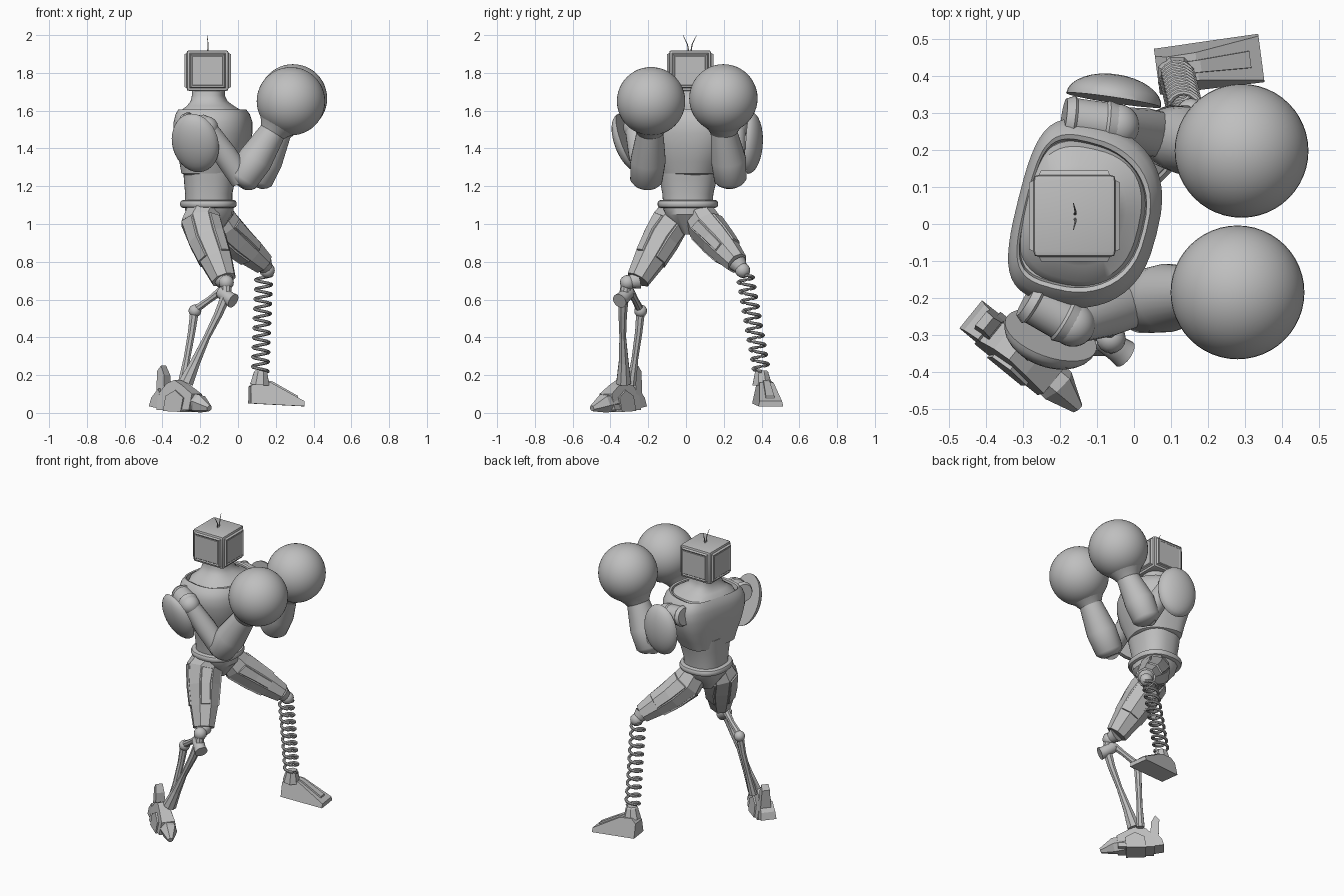
import bpy, bmesh, math
from mathutils import Vector, Matrix

cube = bpy.data.objects.get("Cube")
if cube:
    bpy.data.objects.remove(cube)

grey = bpy.data.materials.new("plain grey")
grey.use_nodes = True
tone = (0.52, 0.52, 0.52, 1)
grey.diffuse_color = tone
grey.node_tree.nodes["Principled BSDF"].inputs["Base Color"].default_value = tone


def finish(name, bm, smooth=35):
    bmesh.ops.recalc_face_normals(bm, faces=bm.faces)
    mesh = bpy.data.meshes.new(name)
    bm.to_mesh(mesh)
    bm.free()
    mesh.materials.append(grey)
    ob = bpy.data.objects.new(name, mesh)
    bpy.context.collection.objects.link(ob)
    if smooth:
        bpy.ops.object.select_all(action='DESELECT')
        ob.select_set(True)
        bpy.context.view_layer.objects.active = ob
        bpy.ops.object.shade_smooth_by_angle(angle=math.radians(smooth))
    return ob


def skin(name, rings, smooth=35, panels=None):
    """Bridge rings of points; optional panel rule recesses some faces."""
    bm = bmesh.new()
    loops = [[bm.verts.new(p) for p in r] for r in rings]
    n = len(loops[0])
    sides = []
    for i, (a, b) in enumerate(zip(loops, loops[1:])):
        for j in range(n):
            k = (j + 1) % n
            f = bm.faces.new((a[j], a[k], b[k], b[j]))
            if panels and panels(i, j):
                sides.append(f)
    bm.faces.new(loops[0])
    bm.faces.new(loops[-1])
    bmesh.ops.recalc_face_normals(bm, faces=bm.faces)
    if sides:
        bmesh.ops.inset_region(bm, faces=sides, thickness=0.008, depth=0)
        bmesh.ops.inset_region(bm, faces=sides, thickness=0.004, depth=0.008)
    return finish(name, bm, smooth)


def loft(name, rings, power=2.4, yaw=0.0, sweep=0.0, n=48):
    """Stack of horizontal superellipses (x, y, z, x radius, y radius); sweep bends the ends back."""
    rot = Matrix.Rotation(math.radians(yaw), 3, 'Z')
    out = []
    for x, y, z, rx, ry in rings:
        pts = []
        for j in range(n):
            c, s = math.cos(math.tau * j / n), math.sin(math.tau * j / n)
            p = Vector((math.copysign(abs(c) ** (2 / power), c) * rx - sweep * s * s,
                        math.copysign(abs(s) ** (2 / power), s) * ry, 0))
            pts.append(rot @ p + Vector((x, y, z)))
        out.append(pts)
    return skin(name, out)


def limb(name, path, radii, n=20, smooth=35, squash=1.0, panels=None):
    """Tapered tube along a path."""
    path = [Vector(p) for p in path]
    out = []
    for i, (p, r) in enumerate(zip(path, radii)):
        t = (path[min(i + 1, len(path) - 1)] - path[max(i - 1, 0)]).normalized()
        ref = Vector((0, 1, 0)) if abs(t.y) < 0.9 else Vector((1, 0, 0))
        u = t.cross(ref).normalized()
        v = t.cross(u)
        out.append([p + u * r * math.cos(a) + v * r * squash * math.sin(a)
                    for a in (math.tau * (j + 0.5) / n for j in range(n))])
    return skin(name, out, smooth, panels)


def ball(name, at, size, normal=None, half=False, n=32):
    """Ellipsoid, optionally halved and turned so local z follows normal."""
    bm = bmesh.new()
    bmesh.ops.create_uvsphere(bm, u_segments=n, v_segments=n // 2, radius=1)
    if half:
        bmesh.ops.bisect_plane(bm, geom=bm.verts[:] + bm.edges[:] + bm.faces[:], plane_co=(0, 0, 0),
                               plane_no=(0, 0, -1), clear_outer=True)
        bmesh.ops.holes_fill(bm, edges=[e for e in bm.edges if e.is_boundary])
    m = Matrix.Diagonal((*size, 1))
    if normal:
        m = Vector(normal).to_track_quat('Z', 'Y').to_matrix().to_4x4() @ m
    bm.transform(Matrix.Translation(at) @ m)
    return finish(name, bm)


def wedge(name, at, yaw, profile, low, high):
    """Side profile (length, height) widened low down and narrowed at the top."""
    zs = [z for _, z in profile]
    rot = Matrix.Rotation(math.radians(yaw), 3, 'Z')

    def side(sign):
        return [rot @ Vector((l, sign * (low + (high - low) * (z - min(zs)) / (max(zs) - min(zs))), z))
                + Vector((*at, 0)) for l, z in profile]
    return skin(name, [side(-1), side(1)], 0)


# Head: bevelled box with raised, shallow-framed panels on its four sides, and two antennae
bm = bmesh.new()
bmesh.ops.create_cube(bm, size=1, matrix=Matrix.Translation((-0.161, 0.022, 1.812))
                      @ Matrix.Diagonal((0.222, 0.222, 0.215, 1)))
bmesh.ops.bevel(bm, geom=bm.edges[:], offset=0.015, segments=2, profile=0.6, affect='EDGES')
walls = [f for f in bm.faces if f.calc_area() > 0.02 and abs(f.normal.z) < 0.1]
for inset, depth in ((0.008, 0.012), (0.012, -0.004), (0.004, 0.002)):
    bmesh.ops.inset_individual(bm, faces=walls, thickness=inset, depth=depth)
finish("head", bm, 30)
for s in (-1, 1):
    limb("antenna", [(-0.16, 0.02 + s * 0.006, 1.91), (-0.158, 0.02 + s * 0.012, 1.95),
                     (-0.164, 0.02 + s * 0.036, 2.0)], [0.004, 0.003, 0.001], 8)

# Torso: neck, chest shell with collar step, abdomen, belt, pelvis
loft("neck", [(-0.14, 0.025, 1.57, 0.165, 0.195), (-0.14, 0.025, 1.6, 0.155, 0.18),
              (-0.145, 0.022, 1.625, 0.12, 0.135), (-0.152, 0.02, 1.65, 0.094, 0.105),
              (-0.156, 0.02, 1.68, 0.084, 0.09), (-0.156, 0.02, 1.72, 0.084, 0.09)], 2.6, -13, 0.01)
loft("chest", [(-0.14, 0.015, 1.26, 0.125, 0.15), (-0.14, 0.015, 1.268, 0.143, 0.168),
               (-0.133, 0.017, 1.33, 0.16, 0.195), (-0.128, 0.02, 1.4, 0.18, 0.228),
               (-0.126, 0.02, 1.48, 0.193, 0.25), (-0.126, 0.02, 1.54, 0.193, 0.252),
               (-0.128, 0.02, 1.58, 0.183, 0.234), (-0.13, 0.02, 1.605, 0.168, 0.21),
               (-0.132, 0.02, 1.6, 0.16, 0.198), (-0.132, 0.02, 1.57, 0.157, 0.192)], 2.7, -14, 0.04)
loft("abdomen", [(-0.155, 0.01, 1.09, 0.125, 0.13), (-0.155, 0.01, 1.16, 0.125, 0.135),
                 (-0.15, 0.012, 1.24, 0.137, 0.152), (-0.145, 0.015, 1.32, 0.145, 0.17)])
loft("belt", [(-0.157, 0.01, z, 0.135 + d, 0.145 + d)
              for z, d in ((1.085, 0), (1.09, 0.01), (1.1, 0.015), (1.112, 0.015), (1.122, 0.01), (1.127, 0))])
loft("pelvis", [(-0.15, 0.01, 0.945, 0.045, 0.025), (-0.15, 0.01, 0.99, 0.08, 0.06),
                (-0.15, 0.01, 1.05, 0.125, 0.125), (-0.155, 0.01, 1.1, 0.13, 0.14)], n=16)

# Arms: shoulder drum, upper arm, forearm, cuff, glove and shoulder shell
arms = {
    "right": dict(drum=((-0.29, -0.2, 1.53), (-0.165, -0.272, 1.51)), elbow=(0.02, -0.21, 1.235),
                  mid=(0.09, -0.2, 1.34), wrist=(0.185, -0.19, 1.49), glove=(0.28, -0.185, 1.65),
                  pad=(-0.225, -0.3, 1.43), face=(-0.3, -0.85, -0.35)),
    "left": dict(drum=((-0.19, 0.285, 1.53), (-0.045, 0.265, 1.51)), elbow=(0.1, 0.235, 1.235),
                 mid=(0.145, 0.225, 1.34), wrist=(0.215, 0.2, 1.49), glove=(0.291, 0.198, 1.665),
                 pad=(-0.055, 0.335, 1.43), face=(0.15, 1, -0.05)),
}
for side, a in arms.items():
    start, end = map(Vector, a["drum"])
    limb(side + "_shoulder", [start.lerp(end, t) for t in (0, 0.15, 0.2, 0.75, 0.8, 1)],
         [0.055, 0.066, 0.06, 0.06, 0.066, 0.058])
    ball(side + "_shoulder_ball", end, (0.06,) * 3)
    elbow, mid, wrist, glove = (Vector(a[k]) for k in ("elbow", "mid", "wrist", "glove"))
    limb(side + "_upper_arm", [end, end.lerp(elbow, 0.5), elbow], [0.052, 0.064, 0.062])
    out = (elbow - mid).normalized()
    limb(side + "_forearm", [elbow + out * 0.035, elbow + out * 0.02, elbow, mid, wrist, wrist.lerp(glove, 0.3)],
         [0.045, 0.07, 0.086, 0.093, 0.07, 0.07], 28, 50)
    limb(side + "_cuff", [wrist.lerp(glove, t) for t in (-0.05, 0.1, 0.3, 0.5)],
         [0.068, 0.085, 0.115, 0.15], 32, 50)
    ball(side + "_glove", glove, (0.181,) * 3, n=48)
    ball(side + "_shoulder_shell", a["pad"], (0.13, 0.165, 0.07), a["face"], True)

# Thighs: faceted and recessed panels, with a knee ball
thighs = {
    "right": ([(-0.175, -0.05, 1.09), (-0.195, -0.08, 1.02), (-0.158, -0.135, 0.92),
               (-0.115, -0.195, 0.81), (-0.075, -0.255, 0.705)],
              [0.09, 0.108, 0.104, 0.09, 0.068], (-0.062, -0.31, 0.69)),
    "left": ([(-0.12, 0.06, 1.07), (-0.08, 0.1, 0.99), (-0.005, 0.165, 0.912),
              (0.065, 0.22, 0.85), (0.132, 0.272, 0.792)],
             [0.085, 0.1, 0.092, 0.08, 0.062], (0.155, 0.3, 0.755)),
}
for side, (path, radii, knee) in thighs.items():
    limb(side + "_thigh", path, radii, 8, 0, 0.95, lambda i, j: i in (1, 2) and j % 3 != 1)
    limb(side + "_knee_neck", [path[-1], knee], [0.05, 0.03], 12)
    ball(side + "_knee", knee, (0.04,) * 3, n=16)

# Left shin: coil spring with end caps
top, foot = Vector((0.137, 0.312, 0.73)), Vector((0.117, 0.4, 0.22))
turns, steps = 10, 16
coil = []
for i in range(turns * steps + 1):
    ang = math.tau * i / steps
    coil.append(top.lerp(foot, i / (turns * steps)) + Vector((math.cos(ang), math.sin(ang), 0)) * 0.042)
limb("left_spring", coil, [0.009] * len(coil), 8)
limb("spring_cap", [(0.152, 0.302, 0.75), top], [0.03, 0.026], 12)

# Left foot: block foot, ridge and ankle
wedge("left_foot", (0.062, 0.412), 7.5,
      [(0, 0.05), (0, 0.14), (0.03, 0.168), (0.11, 0.16), (0.285, 0.062), (0.285, 0.035)], 0.066, 0.036)
wedge("left_foot_ridge", (0.062, 0.412), 7.5,
      [(0.08, 0.1), (0.08, 0.175), (0.12, 0.166), (0.255, 0.09), (0.255, 0.07)], 0.024, 0.016)
limb("left_ankle", [(0.115, 0.403, 0.15), (0.12, 0.4, 0.215), (0.12, 0.4, 0.225)], [0.055, 0.038, 0.03], 8, 0)

# Right shin: knee drum, main strut, rear linkage
limb("knee_drum", [(-0.095, -0.3, 0.645), (-0.085, -0.306, 0.638), (-0.045, -0.338, 0.605), (-0.025, -0.352, 0.593)],
     [0.03, 0.036, 0.036, 0.04], 16)
limb("knee_link", [(-0.062, -0.315, 0.69), (-0.062, -0.325, 0.62)], [0.028, 0.03], 10)
limb("main_strut", [(-0.06, -0.33, 0.625), (-0.105, -0.335, 0.52), (-0.165, -0.335, 0.4), (-0.225, -0.33, 0.27),
                    (-0.275, -0.33, 0.16)], [0.03, 0.024, 0.019, 0.028, 0.042], 8, 0)
limb("rear_link", [(-0.085, -0.3, 0.65), (-0.15, -0.27, 0.6), (-0.235, -0.24, 0.54)], [0.024, 0.018, 0.022], 8, 0)
ball("rear_joint", (-0.228, -0.24, 0.54), (0.034,) * 3, n=16)
limb("rear_strut", [(-0.23, -0.24, 0.54), (-0.245, -0.25, 0.43), (-0.27, -0.27, 0.29), (-0.295, -0.29, 0.15)],
     [0.025, 0.021, 0.019, 0.027], 8, 0)

# Right foot: body, pointed toe, heel block, upright fin and side plates
heel, turn = (-0.42, -0.262), -39
wedge("right_foot", heel, turn, [(0.03, 0.015), (0.03, 0.1), (0.08, 0.155), (0.13, 0.175), (0.19, 0.145),
                                 (0.26, 0.1), (0.25, 0.015)], 0.056, 0.03)
limb("right_toe", [(-0.255, -0.388, 0.055), (-0.205, -0.437, 0.05), (-0.152, -0.498, 0.024)],
     [0.05, 0.052, 0.017], 6, 0)
wedge("right_heel", heel, turn, [(-0.028, 0.035), (-0.015, 0.08), (0.03, 0.13), (0.06, 0.02)], 0.05, 0.04)
wedge("heel_fin", (-0.41, -0.258), turn, [(0, 0.08), (-0.005, 0.22), (0.02, 0.25), (0.045, 0.2), (0.05, 0.1)], 0.035, 0.022)
wedge("foot_plate", heel, turn, [(0.08, 0.01), (0.09, 0.09), (0.15, 0.12), (0.21, 0.08), (0.2, 0.005)], 0.064, 0.05)
